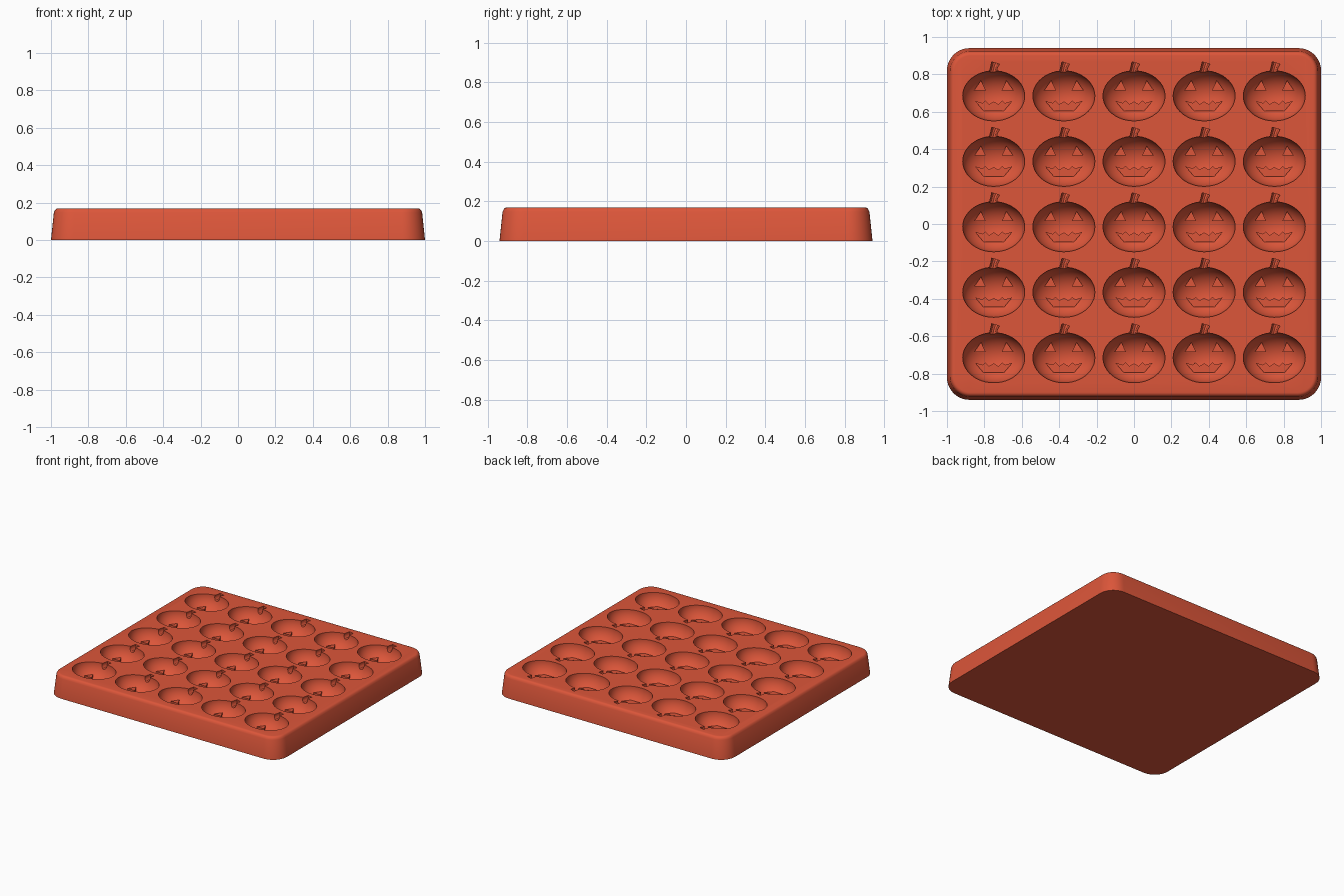
import bpy, bmesh, math
from mathutils import Vector

cube = bpy.data.objects.get("Cube")
if cube:
    bpy.data.objects.remove(cube, do_unlink=True)

TOP = 0.17
PITCH_X, PITCH_Y = 0.375, 0.35

silicone = bpy.data.materials.new("orange_red_silicone")
silicone.use_nodes = True
COLOUR = (0.72, 0.093, 0.042, 1)
silicone.diffuse_color = COLOUR
silicone.node_tree.nodes["Principled BSDF"].inputs["Base Color"].default_value = COLOUR


def make_object(name, bm):
    bmesh.ops.recalc_face_normals(bm, faces=bm.faces)
    mesh = bpy.data.meshes.new(name)
    bm.to_mesh(mesh)
    bm.free()
    obj = bpy.data.objects.new(name, mesh)
    obj.data.materials.append(silicone)
    bpy.context.collection.objects.link(obj)
    return obj


def loft(name, rings):
    """Skin a stack of equal point rings and cap both ends."""
    bm = bmesh.new()
    loops = [[bm.verts.new(p) for p in ring] for ring in rings]
    n = len(loops[0])
    for a, b in zip(loops, loops[1:]):
        for i in range(n):
            j = (i + 1) % n
            bm.faces.new((a[i], a[j], b[j], b[i]))
    bm.faces.new(loops[0])
    bm.faces.new(loops[-1])
    return make_object(name, bm)


def rounded_rect(hx, hy, radius, z, steps=10):
    ring = []
    for k, (sx, sy) in enumerate(((1, 1), (-1, 1), (-1, -1), (1, -1))):
        for i in range(steps + 1):
            a = math.pi / 2 * (k + i / steps)
            ring.append((sx * (hx - radius) + radius * math.cos(a),
                         sy * (hy - radius) + radius * math.sin(a), z))
    return ring


def prism(name, outline, z0, z1):
    return loft(name, [[(x, y, z) for x, y in outline] for z in (z0, z1)])


def apply_modifier(obj, mod):
    bpy.context.view_layer.objects.active = obj
    bpy.ops.object.modifier_apply(modifier=mod.name)


def boolean(obj, tool, operation):
    mod = obj.modifiers.new(operation.lower(), 'BOOLEAN')
    mod.object = tool
    mod.operation = operation
    mod.solver = 'EXACT'
    apply_modifier(obj, mod)
    bpy.data.objects.remove(tool, do_unlink=True)


# Tray: tapered rounded slab with a soft upper rim
inset, lip = 0.018, 0.022
rings = [rounded_rect(1, 0.94, 0.12, 0),
         rounded_rect(1 - inset * 0.87, 0.94 - inset * 0.87, 0.11, TOP - lip)]
for i in range(1, 6):
    a = math.pi / 2 * i / 5
    d = inset + lip * (1 - math.cos(a))
    rings.append(rounded_rect(1 - d, 0.94 - d, 0.125 - d, TOP - lip + lip * math.sin(a)))
tray = loft("mould_tray", rings)

# Pumpkin body: half-sunk ellipsoid
bm = bmesh.new()
bmesh.ops.create_uvsphere(bm, u_segments=48, v_segments=25, radius=1)
bmesh.ops.scale(bm, vec=(0.166, 0.134, 0.13), verts=bm.verts)
pumpkin = make_object("pumpkin_cutter", bm)

# Stem: short tapered tube that leans at its tip
path = [Vector((-0.006, 0.095, -0.015)), Vector((-0.004, 0.13, -0.012)),
        Vector((0.002, 0.155, -0.01)), Vector((0.01, 0.176, -0.008))]
stem_rings = []
for p, r in zip(path, (0.024, 0.02, 0.019, 0.022)):
    ring = []
    for i in range(12):
        a = math.tau * i / 12
        ring.append(p + Vector((r * math.cos(a), -0.3 * r * math.cos(a), 1.5 * r * math.sin(a))))
    stem_rings.append(ring)
boolean(pumpkin, loft("stem_cutter", stem_rings), 'UNION')

# Face: eyes and toothed grin stand up from the cavity floor
for side in (-1, 1):
    eye = [(side * x, y) for x, y in ((0.042, 0.03), (0.105, 0.03), (0.068, 0.083))]
    boolean(pumpkin, prism("eye_block", eye, -0.2, -0.08), 'DIFFERENCE')
right_half = [(0.055, -0.08), (0.1, -0.027), (0.06, -0.038), (0.045, -0.025),
              (0.025, -0.045)]
mouth = right_half + [(0, -0.03)] + [(-x, y) for x, y in reversed(right_half)]
boolean(pumpkin, prism("mouth_block", mouth, -0.2, -0.088), 'DIFFERENCE')

# Repeat the pumpkin over the grid and press it into the tray
for offset in ((PITCH_X, 0, 0), (0, PITCH_Y, 0)):
    mod = pumpkin.modifiers.new("grid", 'ARRAY')
    mod.count = 5
    mod.use_relative_offset = False
    mod.use_constant_offset = True
    mod.constant_offset_displace = offset
    apply_modifier(pumpkin, mod)
pumpkin.location = (-2 * PITCH_X, -2 * PITCH_Y - 0.015, TOP)
bpy.context.view_layer.update()
boolean(tray, pumpkin, 'DIFFERENCE')

# Smooth bowls, crisp edges
bpy.ops.object.select_all(action='DESELECT')
tray.select_set(True)
bpy.context.view_layer.objects.active = tray
bpy.ops.object.shade_smooth_by_angle(angle=math.radians(30))
